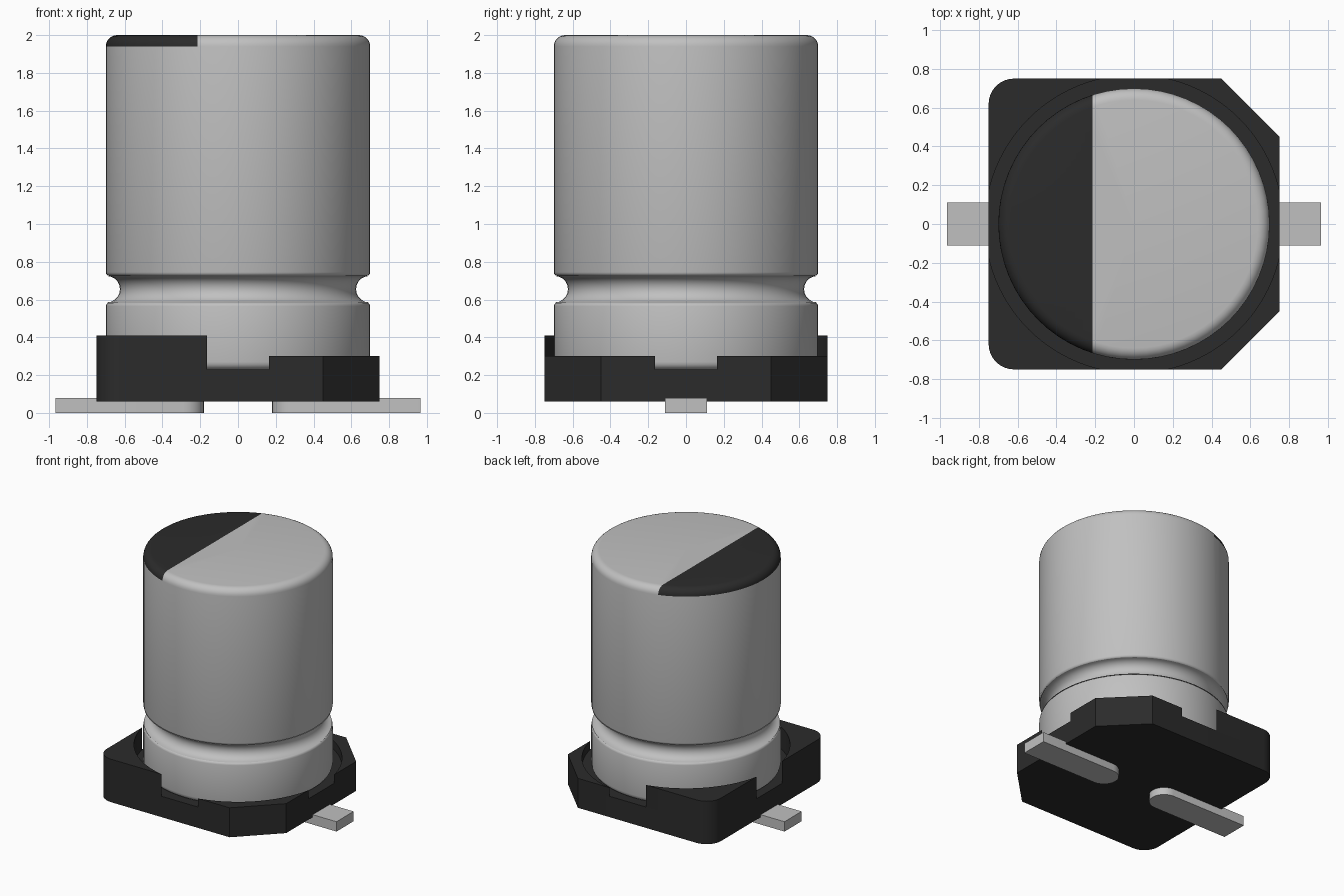
import bpy, bmesh, math
from mathutils import Vector

if "Cube" in bpy.data.objects:
    bpy.data.objects.remove(bpy.data.objects["Cube"], do_unlink=True)


def material(name, r, g, b):
    m = bpy.data.materials.new(name)
    m.use_nodes = True
    m.diffuse_color = (r, g, b, 1)
    m.node_tree.nodes["Principled BSDF"].inputs["Base Color"].default_value = (r, g, b, 1)
    return m


ALUMINIUM = material("aluminium", 0.53, 0.53, 0.53)
BLACK = material("black plastic", 0.024, 0.024, 0.024)
TIN = material("tinned metal", 0.53, 0.53, 0.53)


def finish(bm, name, *mats):
    bmesh.ops.recalc_face_normals(bm, faces=bm.faces)
    mesh = bpy.data.meshes.new(name)
    bm.to_mesh(mesh)
    bm.free()
    ob = bpy.data.objects.new(name, mesh)
    bpy.context.collection.objects.link(ob)
    for m in mats:
        mesh.materials.append(m)
    bpy.ops.object.select_all(action="DESELECT")
    ob.select_set(True)
    bpy.context.view_layer.objects.active = ob
    bpy.ops.object.shade_smooth_by_angle(angle=math.radians(35))
    return ob


def prism(name, outline, z0, z1, mat):
    bm = bmesh.new()
    face = bm.faces.new([bm.verts.new((x, y, z0)) for x, y in outline])
    top = bmesh.ops.extrude_face_region(bm, geom=[face])["geom"]
    bmesh.ops.translate(bm, vec=(0, 0, z1 - z0),
                        verts=[v for v in top if isinstance(v, bmesh.types.BMVert)])
    return finish(bm, name, mat)


def arc(cx, cy, r, a0, a1, n):
    steps = [a0 + (a1 - a0) * i / n for i in range(n + 1)]
    return [(cx + r * math.cos(a), cy + r * math.sin(a)) for a in steps]


HALF, CHAMFER, FILLET, RECESS = 0.75, 0.45, 0.13, 0.768
GAP = math.sqrt(RECESS**2 - HALF**2)
QUARTER = math.pi / 2


# Corner outlines, written for the +x +y quadrant and mirrored
def corner(sx):
    if sx > 0:
        return [(HALF, CHAMFER), (CHAMFER, HALF)]
    return arc(HALF - FILLET, HALF - FILLET, FILLET, 0, QUARTER, 8)


def mirrored(points, sx, sy):
    return [(x * sx, y * sy) for x, y in points]


# Base plate below the round recess
plate = (mirrored(corner(1), 1, 1) + mirrored(corner(-1), -1, 1)[::-1]
         + mirrored(corner(-1), -1, -1) + mirrored(corner(1), 1, -1)[::-1])
prism("base_plate", plate, 0.06, 0.23, BLACK)

# Corner walls around the recess, taller at the rounded corners
a = math.atan2(GAP, HALF)
for sx, side, top in ((1, "left", 0.30), (-1, "right", 0.41)):
    for sy, end in ((-1, "front"), (1, "back")):
        wall = corner(sx) + arc(0, 0, RECESS, QUARTER - a, a, 20)
        prism(f"{end}_{side}_corner_wall", mirrored(wall, sx, sy), 0.23, top, BLACK)

# Flat leads with a rounded inner end
for sx, side in ((1, "left"), (-1, "right")):
    lead = [(0.965, -0.11), (0.965, 0.11)] + arc(0.29, 0, 0.11, QUARTER, 3 * QUARTER, 12)
    prism(f"{side}_lead", mirrored(lead, sx, 1), 0, 0.08, TIN)

# Turned can: rounded ends and a crimped groove
R, EDGE = 0.70, 0.06
profile = [(0, 0.23)] + arc(R - 0.04, 0.27, 0.04, -QUARTER, 0, 4)
profile += arc(R - 0.02, 0.565, 0.02, 0, QUARTER, 3)
profile += arc(R - 0.005, 0.655, 0.07, 3.0 * QUARTER, QUARTER, 10)
profile += arc(R - 0.02, 0.745, 0.02, -QUARTER, 0, 3)
profile += arc(R - EDGE, 2 - EDGE, EDGE, 0, QUARTER, 6) + [(0, 2)]
bm = bmesh.new()
verts = [bm.verts.new((r, 0, z)) for r, z in profile]
edges = [bm.edges.new(pair) for pair in zip(verts, verts[1:])]
bmesh.ops.spin(bm, geom=verts + edges, cent=(0, 0, 0), axis=(0, 0, 1),
               angle=math.tau, steps=64)
bmesh.ops.remove_doubles(bm, verts=bm.verts, dist=0.0005)

# Polarity mark: split the top along a straight line and colour one side
MARK = -0.215
cap = [f for f in bm.faces if f.calc_center_median().z > 2 - EDGE]
geom = set(cap) | {e for f in cap for e in f.edges} | {v for f in cap for v in f.verts}
bmesh.ops.bisect_plane(bm, geom=list(geom), plane_co=Vector((MARK, 0, 0)),
                       plane_no=Vector((1, 0, 0)))
for f in bm.faces:
    c = f.calc_center_median()
    f.material_index = int(c.z > 2 - EDGE and c.x < MARK)
finish(bm, "can", ALUMINIUM, BLACK)
